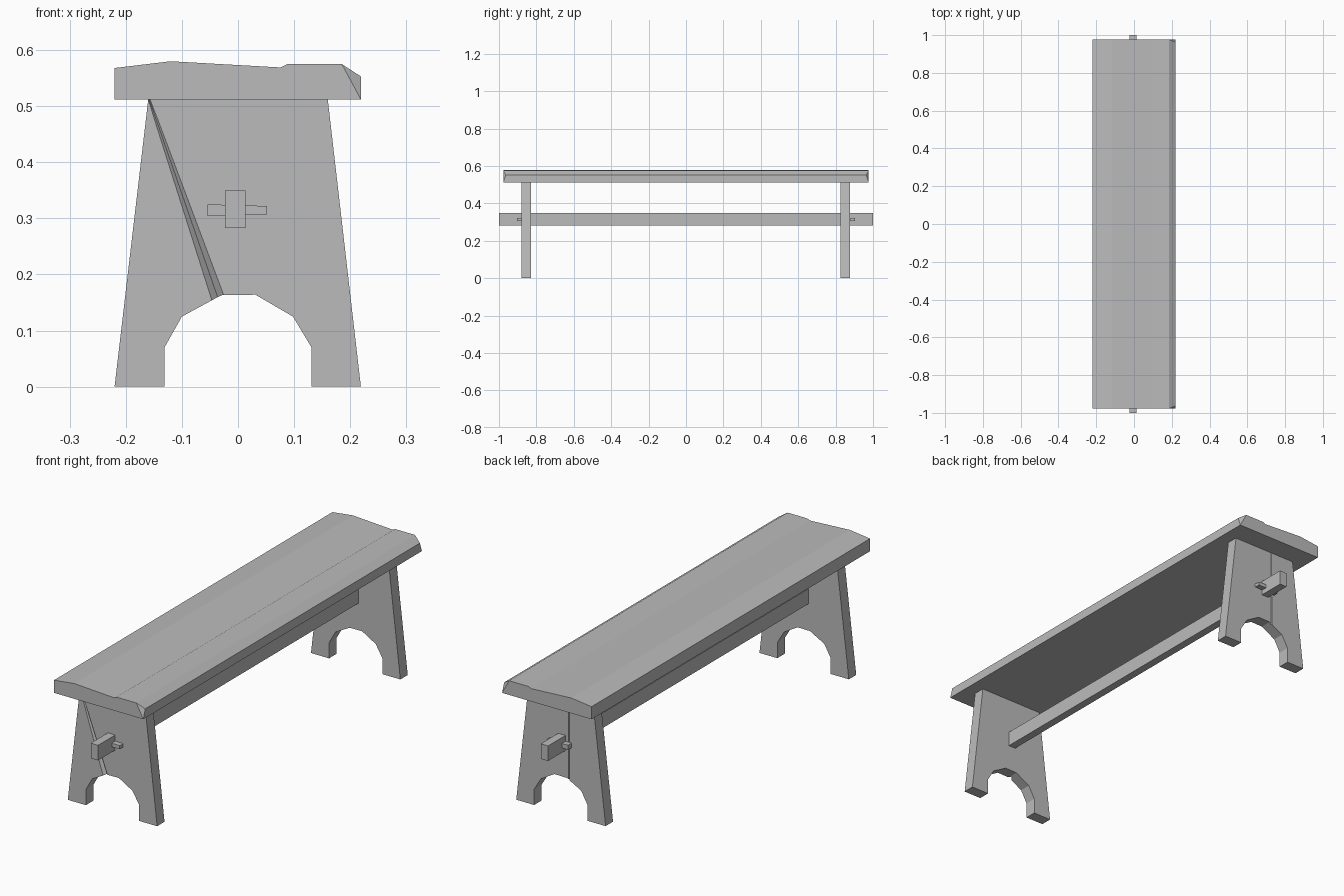
import bpy, bmesh
from mathutils import Vector

cube = bpy.data.objects.get("Cube")
if cube:
    bpy.data.objects.remove(cube, do_unlink=True)

wood = bpy.data.materials.new("plain_grey")
wood.use_nodes = True
GREY = (0.5, 0.5, 0.5, 1)
wood.diffuse_color = GREY
wood.node_tree.nodes["Principled BSDF"].inputs["Base Color"].default_value = GREY


def finish(name, bm):
    bmesh.ops.recalc_face_normals(bm, faces=bm.faces[:])
    mesh = bpy.data.meshes.new(name)
    bm.to_mesh(mesh)
    bm.free()
    mesh.materials.append(wood)
    obj = bpy.data.objects.new(name, mesh)
    bpy.context.collection.objects.link(obj)
    return obj


def prism(profile, y0, y1):
    """Extrude an (x, z) outline along y."""
    bm = bmesh.new()
    ends = [[bm.verts.new((x, y, z)) for x, z in profile] for y in (y0, y1)]
    for ring in ends:
        bm.faces.new(ring)
    n = len(profile)
    for i in range(n):
        j = (i + 1) % n
        bm.faces.new((ends[0][i], ends[0][j], ends[1][j], ends[1][i]))
    return bm, ends


def box(name, x0, x1, y0, y1, z0, z1):
    bm, _ = prism([(x0, z0), (x1, z0), (x1, z1), (x0, z1)], y0, y1)
    return finish(name, bm)


# Seat plank: uneven top, with both corners of one long edge chipped back
seat_outline = [(-0.22, 0.512), (-0.22, 0.568), (-0.12, 0.58), (0.076, 0.569),
                (0.088, 0.575), (0.185, 0.575), (0.219, 0.553), (0.219, 0.512)]
bm, ends = prism(seat_outline, -0.977, 0.977)
for ring in ends:
    bmesh.ops.connect_verts(bm, verts=[ring[5], ring[7]])
    ring[6].co.y *= 0.986
finish("seat", bm)

# End boards with an arched foot cut-out
leg_outline = [(-0.22, 0), (-0.16, 0.512), (0.16, 0.512), (0.219, 0), (0.131, 0),
               (0.131, 0.07), (0.098, 0.125), (0.031, 0.164), (-0.03, 0.163),
               (-0.1, 0.125), (-0.131, 0.07), (-0.131, 0)]


def groove(leg, face_y, top, bottom, width, depth):
    """Cut a tapering V-shaped crack into the outer face of an end board."""
    out = 1 if face_y > 0 else -1
    bm = bmesh.new()
    for (x, z), w, d in ((top, 0.002, 0.002), (bottom, width, depth)):
        for dx, dy in ((-w, out * d), (w, out * d), (0, -out * d)):
            bm.verts.new(Vector((x + dx, face_y + dy, z)))
    bmesh.ops.convex_hull(bm, input=bm.verts[:])
    cutter = finish(leg.name + "_crack_cutter", bm)
    cutter.hide_render = True
    cutter.hide_viewport = True
    cutter.display_type = 'WIRE'
    mod = leg.modifiers.new("crack", 'BOOLEAN')
    mod.operation = 'DIFFERENCE'
    mod.solver = 'EXACT'
    mod.object = cutter


front_leg = finish("front_leg", prism(leg_outline, -0.88, -0.828)[0])
groove(front_leg, -0.88, (-0.161, 0.52), (-0.026, 0.13), 0.026, 0.014)
back_leg = finish("back_leg", prism(leg_outline, 0.826, 0.878)[0])
groove(back_leg, 0.878, (-0.04, 0.52), (-0.04, 0.14), 0.006, 0.008)

# Stretcher running through both end boards
box("stretcher", -0.023, 0.013, -1, 1, 0.283, 0.35)

# Tapered locking pegs through the stretcher ends
peg_outline = [(-0.054, 0.304), (0.052, 0.307), (0.052, 0.322), (-0.054, 0.325)]
for name, side in (("front_peg", -1), ("back_peg", 1)):
    finish(name, prism(peg_outline, side * 0.879, side * 0.904)[0])
